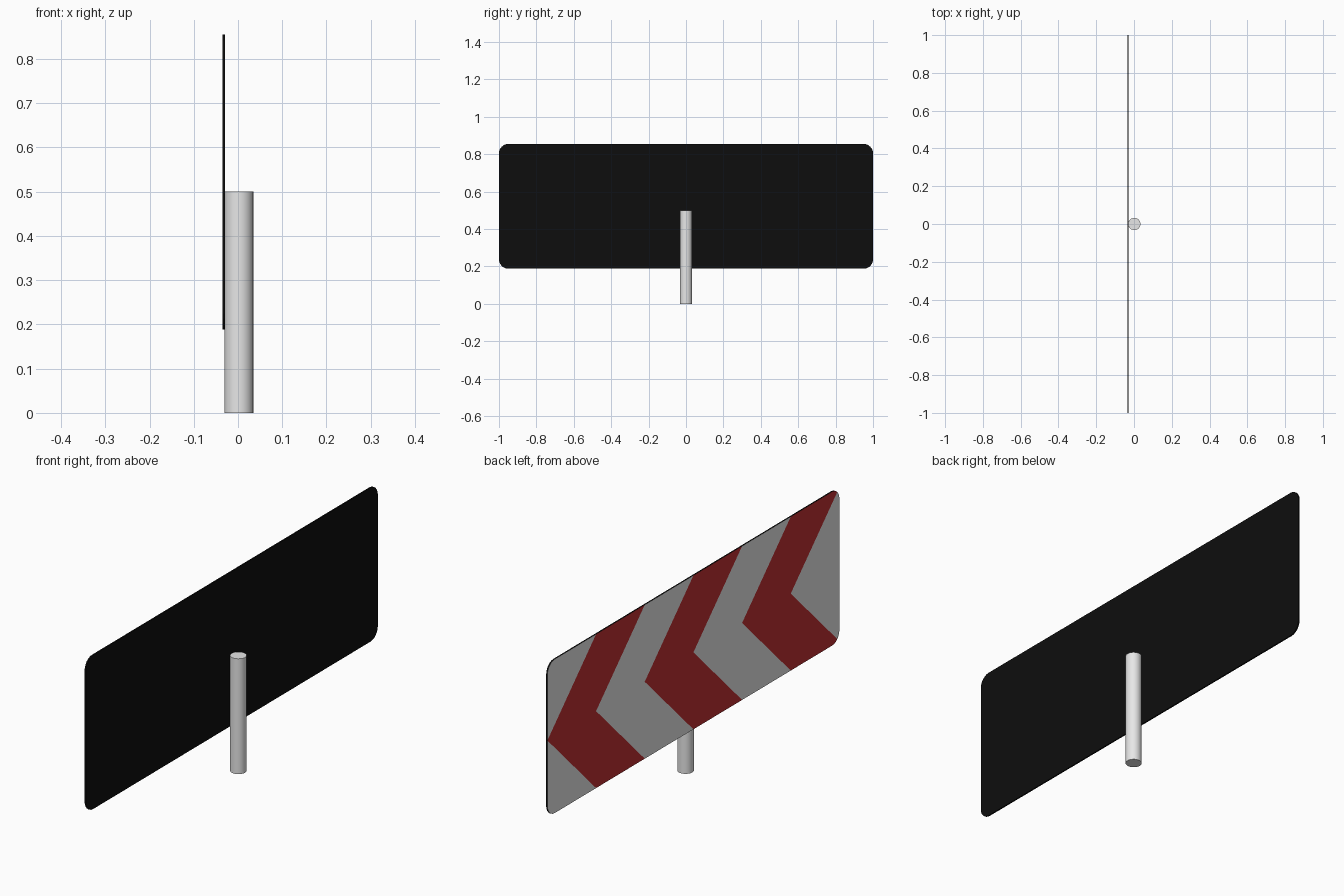
import bpy, bmesh, math

if "Cube" in bpy.data.objects:
    bpy.data.objects.remove(bpy.data.objects["Cube"])


def material(name, rgb):
    m = bpy.data.materials.new(name)
    m.diffuse_color = (*rgb, 1)
    m.use_nodes = True
    m.node_tree.nodes["Principled BSDF"].inputs["Base Color"].default_value = m.diffuse_color
    return m


red = material("sign_red", (0.54, 0.03, 0.033))
white = material("sign_white", (0.8, 0.8, 0.8))
black = material("panel_black", (0.004, 0.004, 0.004))
steel = material("post_grey", (0.8, 0.8, 0.8))

# Post
bpy.ops.mesh.primitive_cylinder_add(vertices=32, radius=0.0325, depth=0.5, location=(0.002, 0, 0.25))
post = bpy.context.object
post.name = "post"
post.data.materials.append(steel)
bpy.ops.object.shade_smooth_by_angle(angle=math.radians(40))

# Sign panel: rounded outline facing -x
X, Z0, Z1, R, STEPS = -0.0355, 0.188, 0.855, 0.05, 6
ZC = (Z0 + Z1) / 2
bm = bmesh.new()
outline = []
for i, (sy, sz) in enumerate([(1, 1), (-1, 1), (-1, -1), (1, -1)]):
    for j in range(STEPS + 1):
        a = math.pi / 2 * (i + j / STEPS)
        y = sy * (1 - R) + R * math.cos(a)
        z = ZC + sz * ((Z1 - Z0) / 2 - R) + R * math.sin(a)
        outline.append(bm.verts.new((X, y, z)))
face = bm.faces.new(outline)
face.normal_update()
if face.normal.x > 0:
    face.normal_flip()


def cut(faces, point, normal):
    geom = set(faces)
    for f in faces:
        geom.update(f.edges)
        geom.update(f.verts)
    bmesh.ops.bisect_plane(bm, geom=list(geom), dist=1e-5, plane_co=point, plane_no=normal)


# Chevron stripes: split at mid height, then cut each half diagonally
cut(bm.faces[:], (X, 0, ZC), (0, 0, 1))
for side in (1, -1):
    for k in range(6):
        half = [f for f in bm.faces if (f.calc_center_median().z - ZC) * side > 0]
        cut(half, (X, 1 - k / 3, ZC), (0, 1, side))
for f in bm.faces:
    c = f.calc_center_bounds() if len(f.verts) < 3 else f.calc_center_median_weighted()
    stripe = math.floor((1 - c.y - abs(c.z - ZC)) * 3)
    f.material_index = stripe % 2      # even red, odd white

mesh = bpy.data.meshes.new("sign_panel")
bm.to_mesh(mesh)
bm.free()
panel = bpy.data.objects.new("sign_panel", mesh)
bpy.context.collection.objects.link(panel)
for m in (red, white, black):
    mesh.materials.append(m)

# Thin sheet with black back and rim
solid = panel.modifiers.new("thickness", 'SOLIDIFY')
solid.thickness = 0.006
solid.offset = -1
solid.material_offset = 2
solid.material_offset_rim = 2
